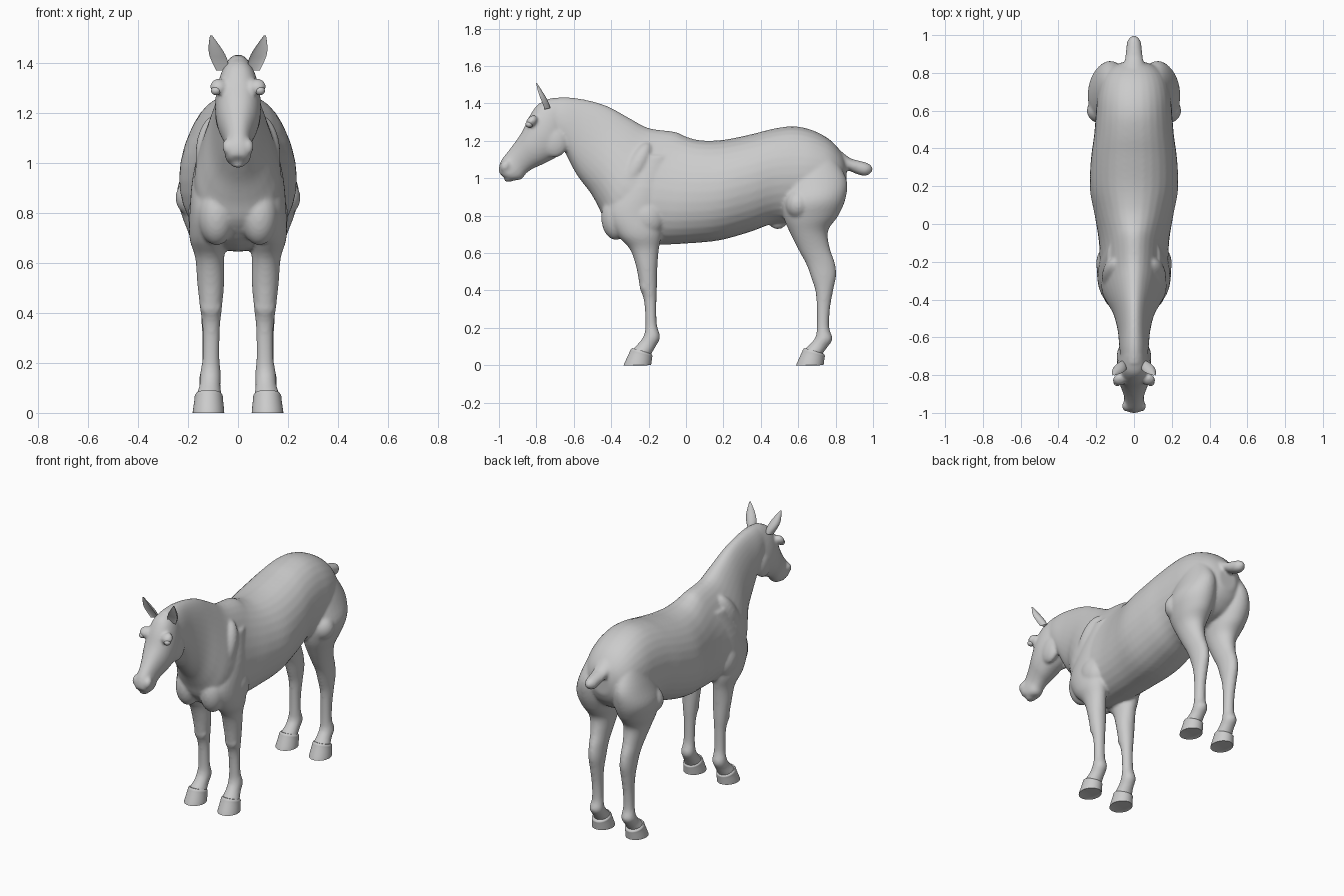
import bpy, bmesh, math
from mathutils import Matrix, Vector


def resample(rows, steps):
    # Catmull-Rom interpolation between cross-section rows
    pts = [Vector(r) for r in rows]
    pts = [pts[0]] + pts + [pts[-1]]
    out = []
    for i in range(1, len(pts) - 2):
        a, b, c, d = pts[i - 1:i + 3]
        for k in range(steps):
            t = k / steps
            out.append(0.5 * (2 * b + (c - a) * t + (2 * a - 5 * b + 4 * c - d) * t * t
                              + (3 * b - a - 3 * c + d) * t ** 3))
    return out + [pts[-1]]


def loft(bm, rows, side=1, steps=4, n=32, cup=1.0, power=1.0):
    # row: front/top point (y, z), back/bottom point (y, z), half width, x centre, taper
    rings = []
    for fy, fz, by, bz, w, x, e in resample(rows, steps):
        ring = []
        for i in range(n):
            a = 2 * math.pi * i / n
            s, c = math.sin(a), math.cos(a)
            c = math.copysign(abs(c) ** power, c)
            d = s * cup if s > 0 else s
            ring.append(bm.verts.new((side * (x + w * c * (1 - e * s)),
                                      (fy + by) / 2 + (fy - by) / 2 * d,
                                      (fz + bz) / 2 + (fz - bz) / 2 * d)))
        rings.append(ring)
    faces = [bm.faces.new(rings[0]), bm.faces.new(rings[-1])]
    for r, q in zip(rings, rings[1:]):
        for i in range(n):
            j = (i + 1) % n
            faces.append(bm.faces.new((r[i], r[j], q[j], q[i])))
    bmesh.ops.recalc_face_normals(bm, faces=faces)


def blob(bm, loc, size, tilt=0):
    # ellipsoid, tilted about x
    m = (Matrix.Translation(loc) @ Matrix.Rotation(math.radians(tilt), 4, 'X')
         @ Matrix.Diagonal((*size, 1)))
    bmesh.ops.create_uvsphere(bm, u_segments=24, v_segments=16, radius=1, matrix=m)


def finish(bm, name, angle=None):
    me = bpy.data.meshes.new(name)
    bm.to_mesh(me)
    bm.free()
    ob = bpy.data.objects.new(name, me)
    bpy.context.collection.objects.link(ob)
    for p in me.polygons:
        p.use_smooth = True
    if angle:
        bpy.ops.object.select_all(action='DESELECT')
        ob.select_set(True)
        bpy.context.view_layer.objects.active = ob
        bpy.ops.object.shade_smooth_by_angle(angle=math.radians(angle))
    return ob


# Neck, barrel and rump in one sweep
TRUNK = [
    (-.74, 1.425, -.68, 1.19, .070, 0, .1), (-.65, 1.433, -.645, 1.135, .078, 0, .1),
    (-.54, 1.42, -.585, 1.02, .085, 0, .15), (-.42, 1.385, -.51, .92, .105, 0, .25),
    (-.30, 1.32, -.465, .84, .138, 0, .3), (-.20, 1.268, -.42, .75, .165, 0, .3),
    (-.06, 1.248, -.30, .655, .175, 0, .25), (.0, 1.222, -.14, .645, .185, 0, .15),
    (.08, 1.202, .02, .652, .208, 0, .08), (.20, 1.205, .18, .668, .234, 0, .03),
    (.35, 1.235, .34, .712, .228, 0, 0), (.47, 1.265, .46, .755, .212, 0, 0),
    (.58, 1.277, .56, .76, .203, 0, 0), (.68, 1.255, .66, .79, .195, 0, 0),
    (.77, 1.205, .76, .82, .172, 0, 0), (.83, 1.14, .825, .88, .125, 0, 0),
    (.86, 1.08, .855, .94, .06, 0, 0)]
HEAD = [
    (-.70, 1.43, -.645, 1.21, .065, 0, 0), (-.785, 1.40, -.65, 1.165, .083, 0, 0),
    (-.835, 1.335, -.69, 1.115, .092, 0, 0), (-.873, 1.255, -.765, 1.075, .084, 0, 0),
    (-.912, 1.195, -.82, 1.05, .066, 0, 0), (-.95, 1.145, -.855, 1.025, .054, 0, 0),
    (-.985, 1.10, -.88, .995, .053, 0, 0), (-1.0, 1.06, -.925, .988, .050, 0, 0),
    (-1.0, 1.03, -.967, .998, .030, 0, 0)]
FRONT_LEG = [
    (-.27, 1.12, -.08, 1.12, .045, .095, 0), (-.36, .95, -.10, .95, .070, .11, 0),
    (-.42, .82, -.12, .80, .076, .117, 0), (-.37, .70, -.13, .70, .074, .12, 0),
    (-.30, .62, -.145, .62, .058, .113, 0), (-.265, .52, -.153, .52, .054, .109, 0),
    (-.247, .42, -.155, .42, .044, .108, 0), (-.224, .34, -.158, .34, .035, .107, 0),
    (-.217, .22, -.156, .22, .034, .108, 0), (-.225, .16, -.138, .15, .042, .11, 0),
    (-.252, .12, -.162, .10, .042, .112, 0), (-.285, .085, -.185, .06, .050, .116, 0),
    (-.295, .06, -.195, .035, .050, .117, 0)]
HIND_LEG = [
    (.60, 1.10, .80, 1.10, .06, .11, 0), (.53, .97, .86, .99, .092, .122, 0),
    (.51, .87, .853, .89, .115, .13, 0), (.525, .78, .815, .80, .098, .127, 0),
    (.56, .70, .76, .72, .075, .12, 0), (.605, .61, .768, .63, .055, .115, 0),
    (.643, .54, .795, .55, .046, .112, 0), (.672, .46, .803, .48, .043, .11, 0),
    (.693, .39, .787, .40, .038, .11, 0), (.699, .30, .77, .30, .033, .11, 0),
    (.699, .20, .766, .20, .034, .11, 0), (.692, .15, .784, .14, .042, .112, 0),
    (.665, .115, .755, .095, .042, .113, 0), (.635, .085, .73, .06, .049, .116, 0),
    (.625, .06, .72, .035, .049, .117, 0)]
TAIL = [
    (.79, 1.18, .80, 1.04, .07, 0, 0), (.87, 1.112, .855, 1.045, .050, 0, 0),
    (.92, 1.095, .905, 1.025, .043, 0, 0), (.965, 1.083, .95, 1.012, .038, 0, 0),
    (.988, 1.07, .978, 1.018, .026, 0, 0), (1.0, 1.052, .997, 1.038, .008, 0, 0)]
HOOF = [
    (-.288, .092, -.188, .062, .050, .117, 0), (-.296, .084, -.180, .052, .056, .117, 0),
    (-.303, .068, -.181, .040, .057, .117, 0), (-.331, .006, -.186, .004, .063, .118, 0),
    (-.331, 0, -.186, 0, .062, .118, 0)]
EAR = [
    (-.785, 1.36, -.725, 1.375, .024, .062, 0), (-.803, 1.405, -.735, 1.405, .032, .073, 0),
    (-.815, 1.44, -.75, 1.435, .031, .085, 0), (-.815, 1.475, -.772, 1.47, .020, .097, 0),
    (-.806, 1.51, -.797, 1.508, .004, .108, 0)]

# Body: overlapping volumes fused by a voxel remesh
bm = bmesh.new()
loft(bm, TRUNK, power=.92)
loft(bm, HEAD, power=.85)
loft(bm, TAIL)
blob(bm, (0, .495, .77), (.032, .05, .042), 20)          # sheath
blob(bm, (0, -.93, 1.005), (.036, .045, .02), 25)        # lower lip
for s in (-1, 1):
    loft(bm, FRONT_LEG, s)
    loft(bm, HIND_LEG, s)
    blob(bm, (s * .085, -.375, .79), (.075, .078, .12))            # breast muscle
    blob(bm, (s * .14, -.21, .79), (.06, .09, .10), 25)            # upper arm
    blob(bm, (s * .085, -.28, 1.03), (.085, .07, .18), -28)        # shoulder blade
    blob(bm, (s * .055, -.705, 1.195), (.036, .075, .085))         # cheek
    blob(bm, (s * .078, -.825, 1.305), (.034, .036, .026), 45)     # brow
    blob(bm, (s * .04, -.965, 1.065), (.023, .026, .034), -30)     # nostril flare
    blob(bm, (s * .108, -.222, .425), (.042, .026, .045))          # knee
    blob(bm, (s * .17, .60, .86), (.08, .07, .08))                 # stifle
body = finish(bm, "horse_body")
rm = body.modifiers.new("fuse", 'REMESH')
rm.mode = 'VOXEL'
rm.voxel_size = .0085
rm.use_smooth_shade = True
sm = body.modifiers.new("soften", 'SMOOTH')
sm.factor = .5
sm.iterations = 7

# Hooves, ears and eyes
for s, side in ((-1, "left"), (1, "right")):
    for dy, end in ((0, "front"), (.922, "hind")):
        bm = bmesh.new()
        loft(bm, [(r[0] + dy, r[1], r[2] + dy, *r[3:]) for r in HOOF], s, steps=3)
        finish(bm, f"{end}_hoof_{side}", 50)
    bm = bmesh.new()
    loft(bm, EAR, s, steps=5, cup=-.25)
    finish(bm, f"ear_{side}", 70)
    bm = bmesh.new()
    blob(bm, (s * .088, -.838, 1.288), (.02, .02, .018))
    finish(bm, f"eye_{side}")
